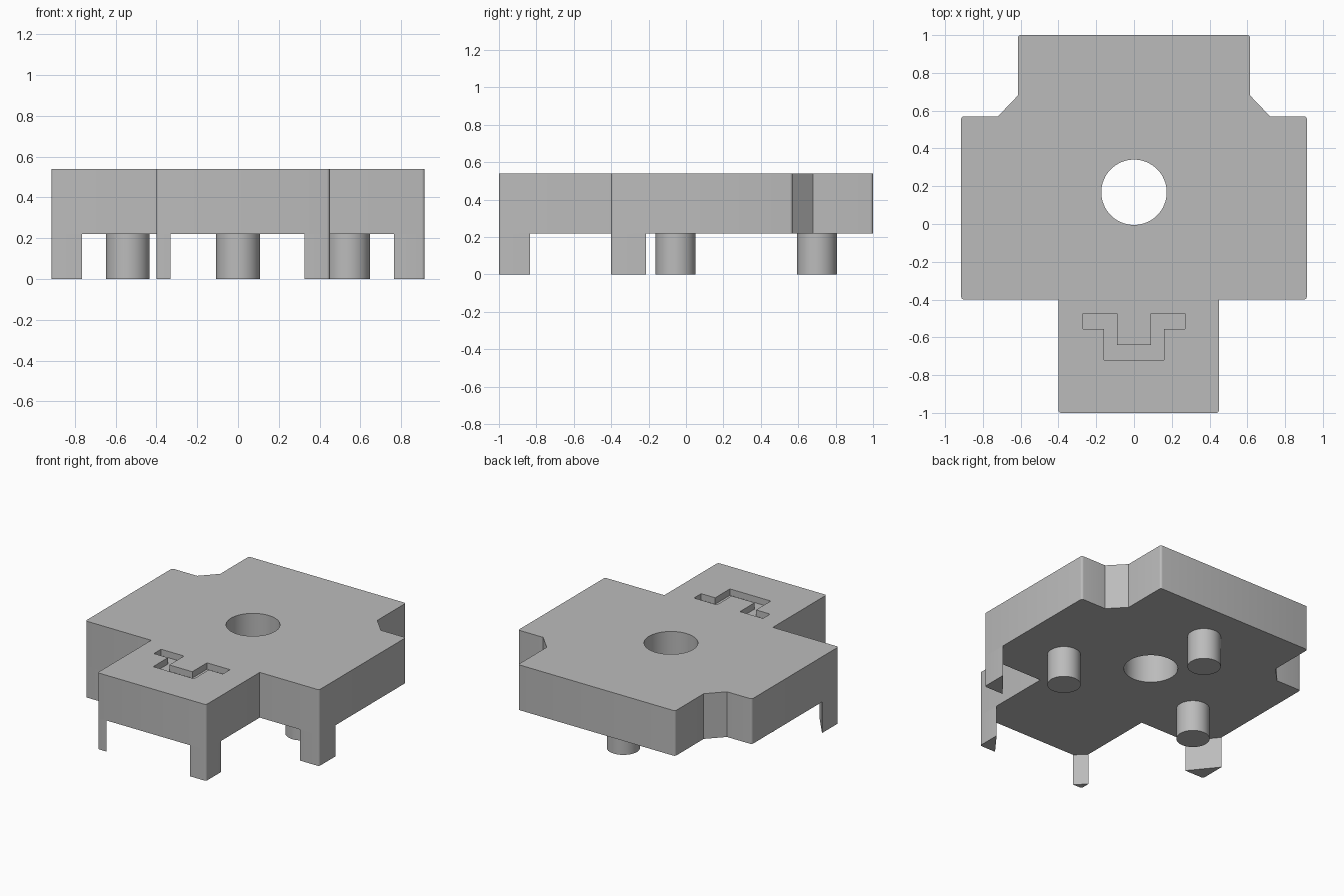
import bpy, bmesh, math
from mathutils import Vector

if "Cube" in bpy.data.objects:
    bpy.data.objects.remove(bpy.data.objects["Cube"])

BASE, TOP = 0.22, 0.54      # underside and top of the plate
ROUND = 0.015               # radius of the outer vertical corners

grey = bpy.data.materials.new("plain grey")
grey.use_nodes = True
colour = (0.5, 0.5, 0.5, 1)
grey.diffuse_color = colour
grey.node_tree.nodes["Principled BSDF"].inputs["Base Color"].default_value = colour


def rounded(points, radius, steps=4):
    """Round the convex corners of a counter-clockwise outline."""
    pts = [Vector(p) for p in points]
    out = []
    for i, p in enumerate(pts):
        a = (pts[i - 1] - p).normalized()
        b = (pts[(i + 1) % len(pts)] - p).normalized()
        if b.x * a.y - b.y * a.x < 0.9:      # only square outer corners
            out.append(p)
            continue
        centre = p + (a + b) * radius
        for s in range(steps + 1):
            t = s / steps * math.pi / 2
            out.append(centre - b * radius * math.cos(t) - a * radius * math.sin(t))
    return out


def prism(name, outline, z0, z1):
    """Extrude a flat outline between two heights."""
    bm = bmesh.new()
    face = bm.faces.new([bm.verts.new((p[0], p[1], z0)) for p in outline])
    grown = bmesh.ops.extrude_face_region(bm, geom=[face])["geom"]
    verts = [g for g in grown if isinstance(g, bmesh.types.BMVert)]
    bmesh.ops.translate(bm, verts=verts, vec=(0, 0, z1 - z0))
    bmesh.ops.recalc_face_normals(bm, faces=bm.faces)
    mesh = bpy.data.meshes.new(name)
    bm.to_mesh(mesh)
    bm.free()
    mesh.materials.append(grey)
    obj = bpy.data.objects.new(name, mesh)
    bpy.context.collection.objects.link(obj)
    return obj


def circle(x, y, r, n=64):
    return [(x + r * math.cos(math.tau * i / n), y + r * math.sin(math.tau * i / n))
            for i in range(n)]


def smooth(obj):
    bpy.ops.object.select_all(action="DESELECT")
    obj.select_set(True)
    bpy.context.view_layer.objects.active = obj
    bpy.ops.object.shade_smooth_by_angle(angle=math.radians(35))


def cut(obj, cutter):
    mod = obj.modifiers.new("cut", "BOOLEAN")
    mod.operation, mod.solver, mod.object = "DIFFERENCE", "EXACT", cutter
    bpy.context.view_layer.objects.active = obj
    bpy.ops.object.modifier_apply(modifier=mod.name)
    bpy.data.objects.remove(cutter)


# Main plate with front tongue and notched back corners
side = [(0.915, -0.4), (0.915, 0.57), (0.72, 0.57), (0.615, 0.68), (0.615, 1)]
outline = [(-0.4, -1), (0.45, -1), (0.45, -0.4)] + side
outline += [(-x, y) for x, y in reversed(side)] + [(-0.4, -0.4)]
plate = prism("plate", rounded(outline, ROUND), BASE, TOP)

# Round through hole and shallow stepped groove in the tongue
cut(plate, prism("hole_cutter", circle(0, 0.168, 0.173), 0, 1))
half = [(0.16, -0.72), (0.16, -0.555), (0.27, -0.555),
        (0.27, -0.475), (0.09, -0.475), (0.09, -0.64)]
groove = half + [(-x, y) for x, y in reversed(half)]
cut(plate, prism("groove_cutter", groove, TOP - 0.045, TOP + 0.1))
smooth(plate)

# Three round pins below the plate
for name, x, y in (("right_pin", -0.54, -0.055), ("left_pin", 0.54, -0.055),
                   ("back_pin", 0, 0.7)):
    smooth(prism(name, circle(x, y, 0.107, 48), 0, BASE))

# Triangular corner feet: corner position, direction inward, width and depth
for name, x, y, d, w, h in (("right_foot", -0.915, -0.4, 1, 0.15, 0.185),
                            ("left_foot", 0.915, -0.4, -1, 0.15, 0.185),
                            ("front_right_foot", -0.4, -1, 1, 0.07, 0.07),
                            ("front_left_foot", 0.45, -1, -1, 0.125, 0.165)):
    tri = [(x, y), (x + d * w, y), (x, y + h)]
    if d < 0:
        tri.reverse()
    smooth(prism(name, rounded(tri, ROUND), 0, BASE))
